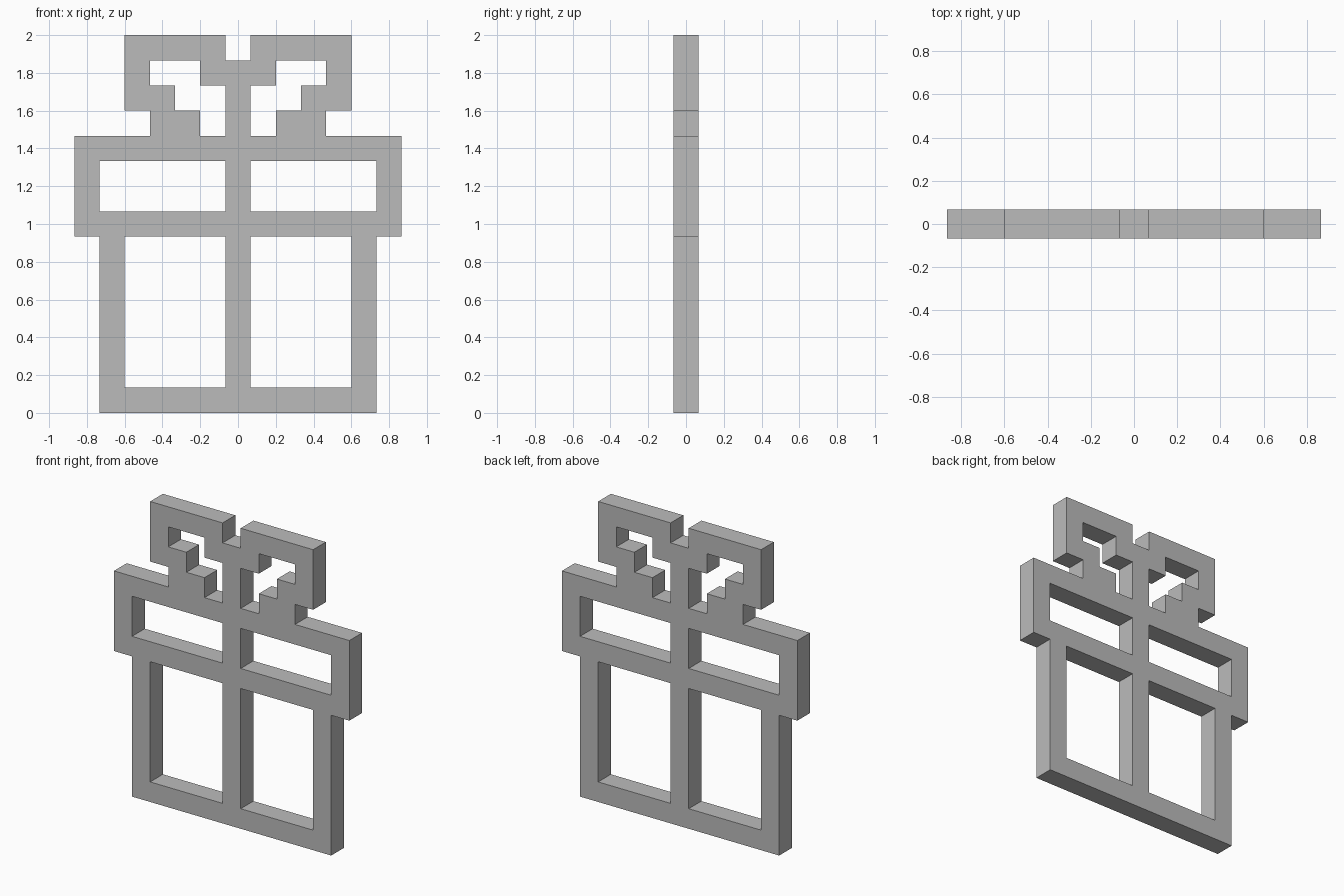
import bpy, bmesh

if "Cube" in bpy.data.objects:
    bpy.data.objects.remove(bpy.data.objects["Cube"])

U = 2 / 15          # bar width and depth
cells = set()       # filled unit squares: column (0 = centre), row (0 = bottom)


def bar(c0, c1, r0, r1):
    """Fill a rectangle of squares and its mirror image across the centre."""
    for c in range(c0, c1 + 1):
        for r in range(r0, r1 + 1):
            cells.update({(c, r), (-c, r)})


# Box: base and side walls
bar(0, 5, 0, 0)
bar(5, 5, 0, 7)
# Lid: lower bar, upper bar and ends
bar(0, 6, 7, 7)
bar(0, 6, 10, 10)
bar(6, 6, 7, 10)
# Ribbon: centre post
bar(0, 0, 0, 13)
# Bow: stepped loops
bar(2, 3, 11, 11)
bar(3, 4, 12, 12)
bar(4, 4, 13, 13)
bar(1, 4, 14, 14)
bar(0, 1, 13, 13)

# Weld the squares into one sheet on the front plane, then extrude to the back
bm = bmesh.new()
verts = {}


def corner(i, j):
    if (i, j) not in verts:
        verts[i, j] = bm.verts.new(((i - 0.5) * U, -U / 2, j * U))
    return verts[i, j]


for c, r in sorted(cells):
    bm.faces.new([corner(c, r), corner(c + 1, r),
                  corner(c + 1, r + 1), corner(c, r + 1)])
result = bmesh.ops.extrude_face_region(bm, geom=bm.faces[:], use_keep_orig=True)
moved = [g for g in result["geom"] if isinstance(g, bmesh.types.BMVert)]
bmesh.ops.translate(bm, verts=moved, vec=(0, U, 0))
bmesh.ops.recalc_face_normals(bm, faces=bm.faces[:])

mesh = bpy.data.meshes.new("gift_box_frame")
bm.to_mesh(mesh)
bm.free()
frame = bpy.data.objects.new("gift_box_frame", mesh)
bpy.context.collection.objects.link(frame)

# Plain grey
grey = bpy.data.materials.new("plain_grey")
grey.diffuse_color = (0.5, 0.5, 0.5, 1)
grey.use_nodes = True
grey.node_tree.nodes["Principled BSDF"].inputs["Base Color"].default_value = grey.diffuse_color
mesh.materials.append(grey)
